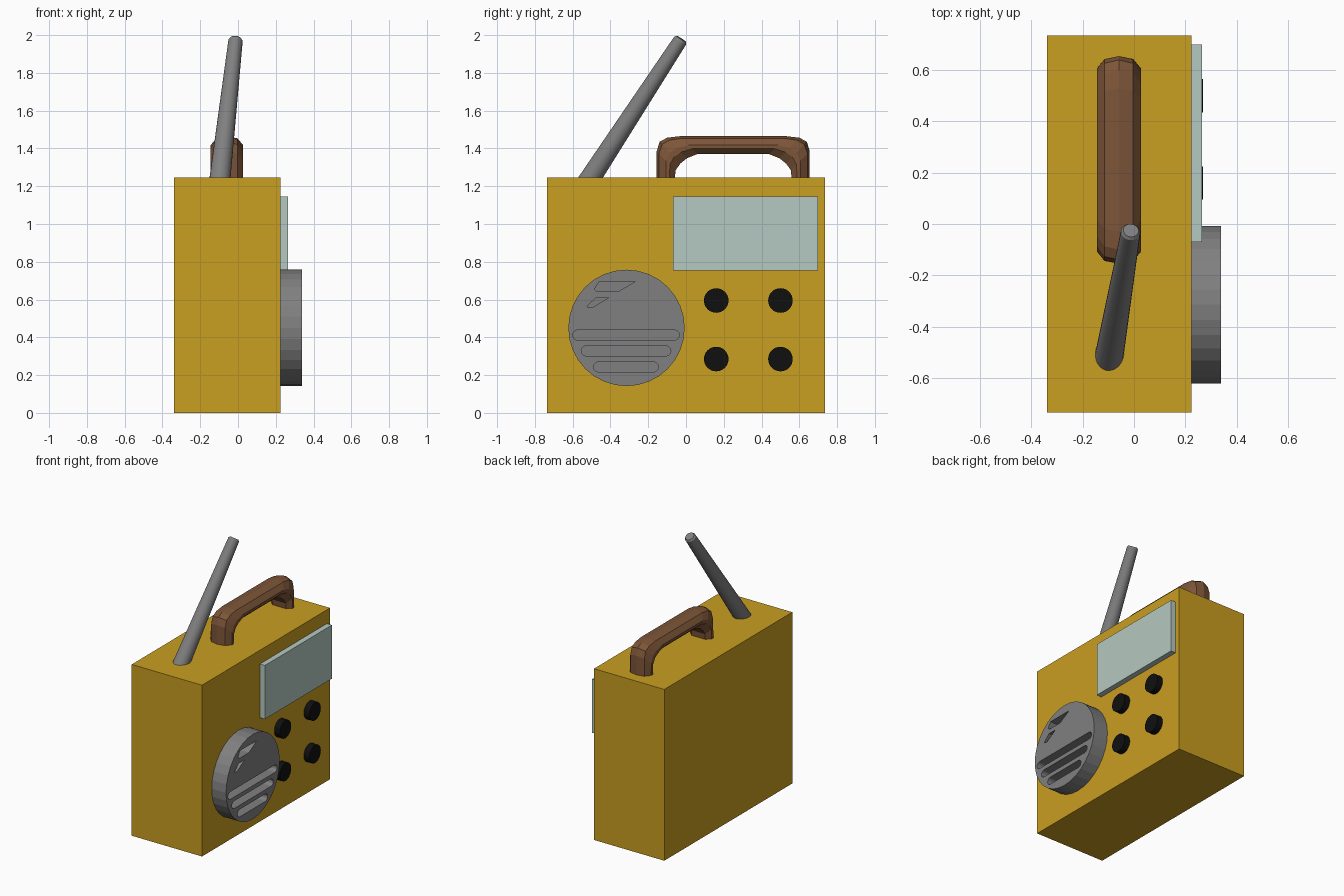
import bpy, bmesh, math
from mathutils import Vector, Matrix

cube = bpy.data.objects.get("Cube")
if cube:
    bpy.data.objects.remove(cube, do_unlink=True)


def material(name, rgb):
    m = bpy.data.materials.new(name)
    m.use_nodes = True
    m.diffuse_color = (*rgb, 1)
    m.node_tree.nodes["Principled BSDF"].inputs["Base Color"].default_value = (*rgb, 1)
    return m


MUSTARD = material("mustard", (0.584, 0.342, 0.015))
GREY = material("grey", (0.216, 0.216, 0.216))
GLASS = material("pale_glass", (0.462, 0.584, 0.533))
BROWN = material("brown", (0.205, 0.091, 0.040))
BLACK = material("black", (0.005, 0.005, 0.005))


def finish(name, bm, mat):
    bmesh.ops.recalc_face_normals(bm, faces=bm.faces)
    mesh = bpy.data.meshes.new(name)
    bm.to_mesh(mesh)
    bm.free()
    obj = bpy.data.objects.new(name, mesh)
    bpy.context.collection.objects.link(obj)
    mesh.materials.append(mat)
    return obj


def smooth(obj, degrees):
    bpy.ops.object.select_all(action='DESELECT')
    obj.select_set(True)
    bpy.context.view_layer.objects.active = obj
    bpy.ops.object.shade_smooth_by_angle(angle=math.radians(degrees))


def box(name, lo, hi, mat):
    lo, hi = Vector(lo), Vector(hi)
    bm = bmesh.new()
    bmesh.ops.create_cube(bm, size=1)
    bmesh.ops.transform(bm, verts=bm.verts, matrix=Matrix.Translation((lo + hi) / 2)
                        @ Matrix.Diagonal((*(hi - lo), 1)))
    return finish(name, bm, mat)


def loft(name, rings, mat):
    """Skin a list of point rings and cap both ends."""
    bm = bmesh.new()
    loops = [[bm.verts.new(p) for p in ring] for ring in rings]
    n = len(loops[0])
    for a, b in zip(loops, loops[1:]):
        for i in range(n):
            j = (i + 1) % n
            bm.faces.new((a[i], a[j], b[j], b[i]))
    bm.faces.new(loops[0])
    bm.faces.new(loops[-1])
    return finish(name, bm, mat)


def disc(name, y, z, r, x0, x1, mat, sides=32):
    angles = [2 * math.pi * i / sides for i in range(sides)]
    rings = [[(x, y + r * math.cos(a), z + r * math.sin(a)) for a in angles]
             for x in (x0, x1)]
    return loft(name, rings, mat)


SIDE = 0.225  # plane that carries the controls

# Case and display
box("case", (-0.34, -0.735, 0), (SIDE, 0.735, 1.245), MUSTARD)
box("display_panel", (SIDE, -0.07, 0.755), (0.265, 0.70, 1.145), GLASS)

# Knobs
for row, z in (("lower", 0.285), ("upper", 0.595)):
    for col, y in (("near", 0.16), ("far", 0.5)):
        disc(f"{row}_{col}_knob", y, z, 0.065, SIDE, 0.27, BLACK)

# Speaker with engraved slots
speaker = disc("speaker", -0.315, 0.45, 0.308, SIDE, 0.34, GREY)


def slot(y0, y1, z, r=0.027, steps=6):
    turn = [math.pi * (i / steps - 0.5) for i in range(steps + 1)]
    right = [(y1 - r + r * math.cos(a), z + r * math.sin(a)) for a in turn]
    left = [(y0 + r - r * math.cos(a), z - r * math.sin(a)) for a in turn]
    return right + left


outlines = [
    slot(-0.60, -0.035, 0.412), slot(-0.555, -0.08, 0.328), slot(-0.49, -0.145, 0.243),
    [(-0.47, 0.642), (-0.36, 0.642), (-0.27, 0.695), (-0.46, 0.695), (-0.485, 0.655)],
    [(-0.52, 0.558), (-0.495, 0.558), (-0.41, 0.61), (-0.475, 0.61), (-0.525, 0.565)],
]
bm = bmesh.new()
for outline in outlines:
    face = bm.faces.new([bm.verts.new((0.27, y, z)) for y, z in outline])
    out = bmesh.ops.extrude_face_region(bm, geom=[face])
    moved = [g for g in out["geom"] if isinstance(g, bmesh.types.BMVert)]
    bmesh.ops.translate(bm, verts=moved, vec=(0.1, 0, 0))
cutter = finish("slot_cutter", bm, GREY)
cutter.hide_render = True
cut = speaker.modifiers.new("slots", 'BOOLEAN')
cut.operation = 'DIFFERENCE'
cut.solver = 'EXACT'
cut.object = cutter
bpy.context.view_layer.objects.active = speaker
bpy.ops.object.modifier_apply(modifier="slots")
bpy.data.objects.remove(cutter, do_unlink=True)

# Aerial: tapered rod with a softened tip
base, tip = Vector((-0.095, -0.505, 1.245)), Vector((-0.012, -0.025, 1.98))
axis = (tip - base).normalized()
u = axis.orthogonal().normalized()
v = axis.cross(u)
rings = []
for centre, r in ((base - axis * 0.08, 0.057), (tip - axis * 0.012, 0.038), (tip, 0.03)):
    rings.append([centre + r * (u * math.cos(a) + v * math.sin(a))
                  for a in (math.pi * i / 12 for i in range(24))])
smooth(loft("aerial", rings, GREY), 30)

# Handle: chamfered section carried along an arch, mirrored about its middle
MID_Y, MID_X = 0.25, -0.059
section = [(-0.086, 0.7), (-0.086, 0.5), (-0.056, 0.12), (0, 0),
           (0.056, 0.12), (0.086, 0.5), (0.086, 0.7), (0.055, 1), (-0.055, 1)]
# outer and inner (distance from middle, height) at each station
half = [((0.405, 1.235), (0.31, 1.235)), ((0.405, 1.385), (0.305, 1.285)),
        ((0.39, 1.435), (0.28, 1.32)), ((0.35, 1.457), (0.245, 1.348)),
        ((0.28, 1.465), (0.19, 1.37))]
stations = [(-1, s) for s in half] + [(1, s) for s in reversed(half)]
rings = []
for sign, (outer, inner) in stations:
    o, i = Vector(outer), Vector(inner)
    rings.append([(MID_X + x, MID_Y + sign * o.lerp(i, t)[0], o.lerp(i, t)[1])
                  for x, t in section])
loft("handle", rings, BROWN)
